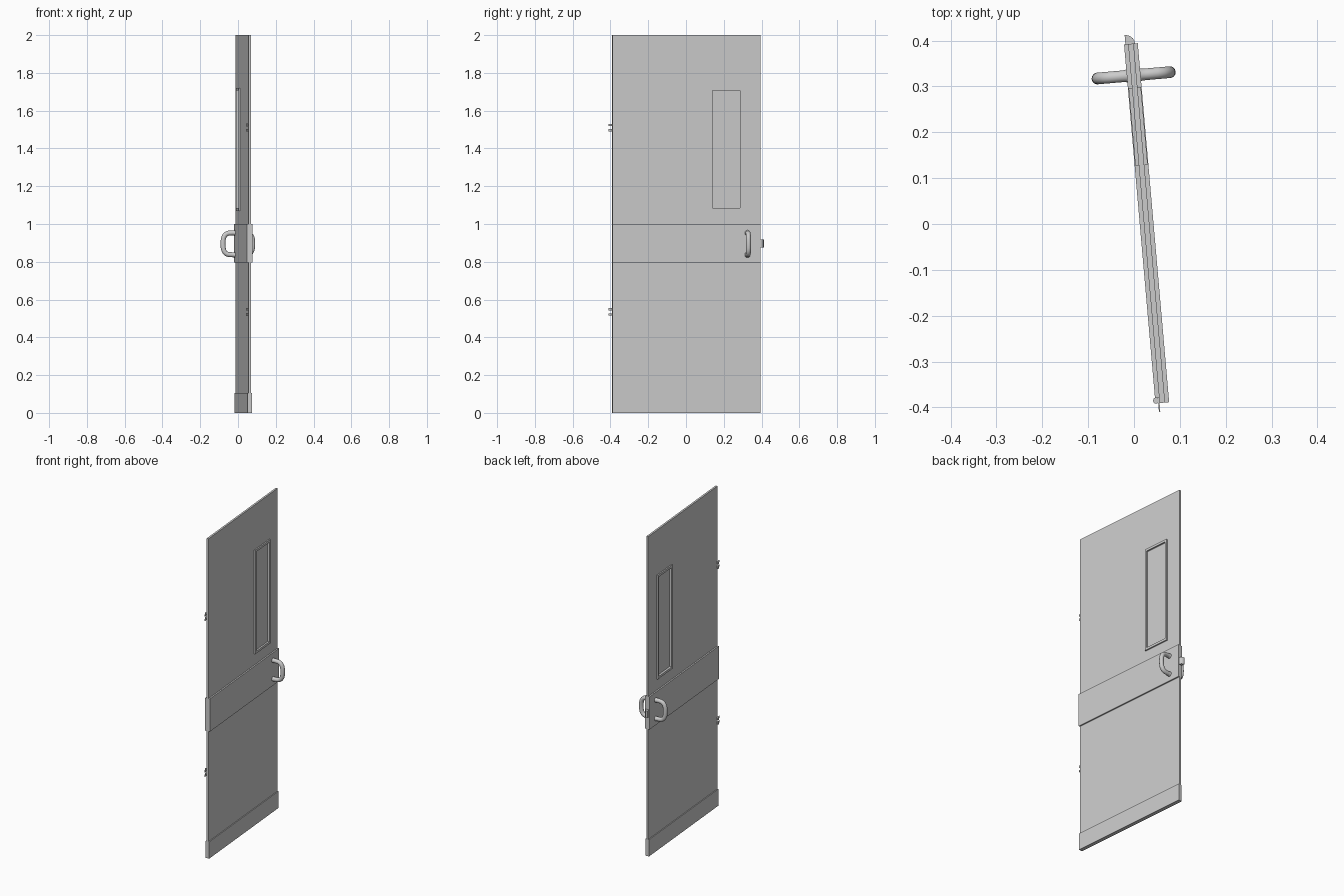
import bpy, bmesh, math
from mathutils import Matrix

if "Cube" in bpy.data.objects:
    bpy.data.objects.remove(bpy.data.objects["Cube"])

# Door is modelled with thickness on local x, width on local y, then swung 5 degrees
PLACE = Matrix.Translation((0.0275, 0.0015, 0)) @ Matrix.Rotation(math.radians(5), 4, 'Z')
W = 0.393


def finish(name, bm):
    bmesh.ops.recalc_face_normals(bm, faces=bm.faces)
    me = bpy.data.meshes.new(name)
    bm.to_mesh(me)
    bm.free()
    ob = bpy.data.objects.new(name, me)
    bpy.context.collection.objects.link(ob)
    ob.matrix_world = PLACE
    return ob


def box(name, x0, x1, y0, y1, z0, z1):
    bm = bmesh.new()
    m = Matrix.Translation(((x0 + x1) / 2, (y0 + y1) / 2, (z0 + z1) / 2)) @ \
        Matrix.Diagonal((x1 - x0, y1 - y0, z1 - z0, 1))
    bmesh.ops.create_cube(bm, size=1, matrix=m)
    return finish(name, bm)


def ring(name, outer, inner, half):
    """Rectangular plate (y0, y1, z0, z1) with a rectangular opening."""
    bm = bmesh.new()

    def loop(r, x):
        y0, y1, z0, z1 = r
        return [bm.verts.new((x, y, z)) for y, z in ((y0, z0), (y1, z0), (y1, z1), (y0, z1))]
    loops = [loop(outer, -half), loop(outer, half), loop(inner, half), loop(inner, -half)]
    for a, b in zip(loops, loops[1:] + loops[:1]):
        for i in range(4):
            j = (i + 1) % 4
            bm.faces.new((a[i], a[j], b[j], b[i]))
    return finish(name, bm)


def prism(name, profile, z0, z1):
    """Extrude an (x, y) profile upward."""
    bm = bmesh.new()
    f = bm.faces.new([bm.verts.new((x, y, z0)) for x, y in profile])
    top = bmesh.ops.extrude_face_region(bm, geom=[f])['geom']
    bmesh.ops.translate(bm, vec=(0, 0, z1 - z0),
                        verts=[v for v in top if isinstance(v, bmesh.types.BMVert)])
    return finish(name, bm)


def handle(name, side, y, zc):
    """D-shaped pull swept along a rounded path, with flared feet."""
    path = []
    for i in range(13):
        t = math.pi * (i / 12 - 0.5)
        c, s = abs(math.cos(t)), math.sin(t)
        path.append((0.028 + 0.051 * c ** 0.6, math.copysign(0.058 * abs(s) ** 0.75, s), 0.013))
    path = [(0.012, -0.058, 0.016), (0.018, -0.058, 0.0135)] + path + \
           [(0.018, 0.058, 0.0135), (0.012, 0.058, 0.016)]
    bm = bmesh.new()
    rings, n = [], 14
    for i, (x, z, r) in enumerate(path):
        a, b = path[max(i - 1, 0)], path[min(i + 1, len(path) - 1)]
        dx, dz = b[0] - a[0], b[1] - a[1]
        d = math.hypot(dx, dz)
        nx, nz = dz / d, -dx / d
        rings.append([bm.verts.new((side * (x + nx * r * math.cos(k)),
                                    y + r * math.sin(k),
                                    zc + z + nz * r * math.cos(k)))
                      for k in (2 * math.pi * j / n for j in range(n))])
    for a, b in zip(rings, rings[1:]):
        for j in range(n):
            k = (j + 1) % n
            bm.faces.new((a[j], a[k], b[k], b[j]))
    bm.faces.new(rings[0])
    bm.faces.new(rings[-1])
    for f in bm.faces:
        f.smooth = len(f.verts) == 4
    return finish(name, bm)


# Door leaf with window opening, frame and pane
frame = (0.127, 0.297, 1.07, 1.72)
opening = (0.139, 0.285, 1.084, 1.706)
ring("door_panel", (-W, W, 0, 2), opening, 0.006)
ring("window_frame", frame, opening, 0.0135)
box("window_pane", 0, 0.003, *opening)

# Push band and kick plate wrapping both faces
box("push_band", -0.015, 0.015, -W, W, 0.795, 1.0)
box("kick_plate", -0.0115, 0.0115, -W, W, 0, 0.105)

# Pull handles on both faces
for side, label in ((-1, "left"), (1, "right")):
    handle("handle_" + label, side, 0.324, 0.895)

# Curved latch bolt on the free edge
bolt = [(-0.012, 0.385), (0.009, 0.385), (0.009, W)]
bolt += [(-0.011 + 0.02 * math.cos(a), W + 0.02 * math.sin(a))
         for a in (math.radians(18 * i) for i in range(1, 6))]
bolt += [(-0.012, W + 0.02)]
prism("latch_bolt", bolt, 0.875, 0.918)

# Hinges: knuckle on the face plus two thin tabs past the edge
for label, z in (("lower", 0.535), ("upper", 1.51)):
    knuckle = [(-0.013 + 0.007 * math.cos(i * math.pi / 4), -0.387 + 0.007 * math.sin(i * math.pi / 4))
               for i in range(8)]
    for i, dz in enumerate((-0.014, 0.014)):
        prism(f"hinge_knuckle_{label}_{i}", knuckle, z + dz - 0.007, z + dz + 0.007)
        box(f"hinge_tab_{label}_{i}", -0.009, -0.006, -0.412, -0.38, z + dz - 0.006, z + dz + 0.006)
